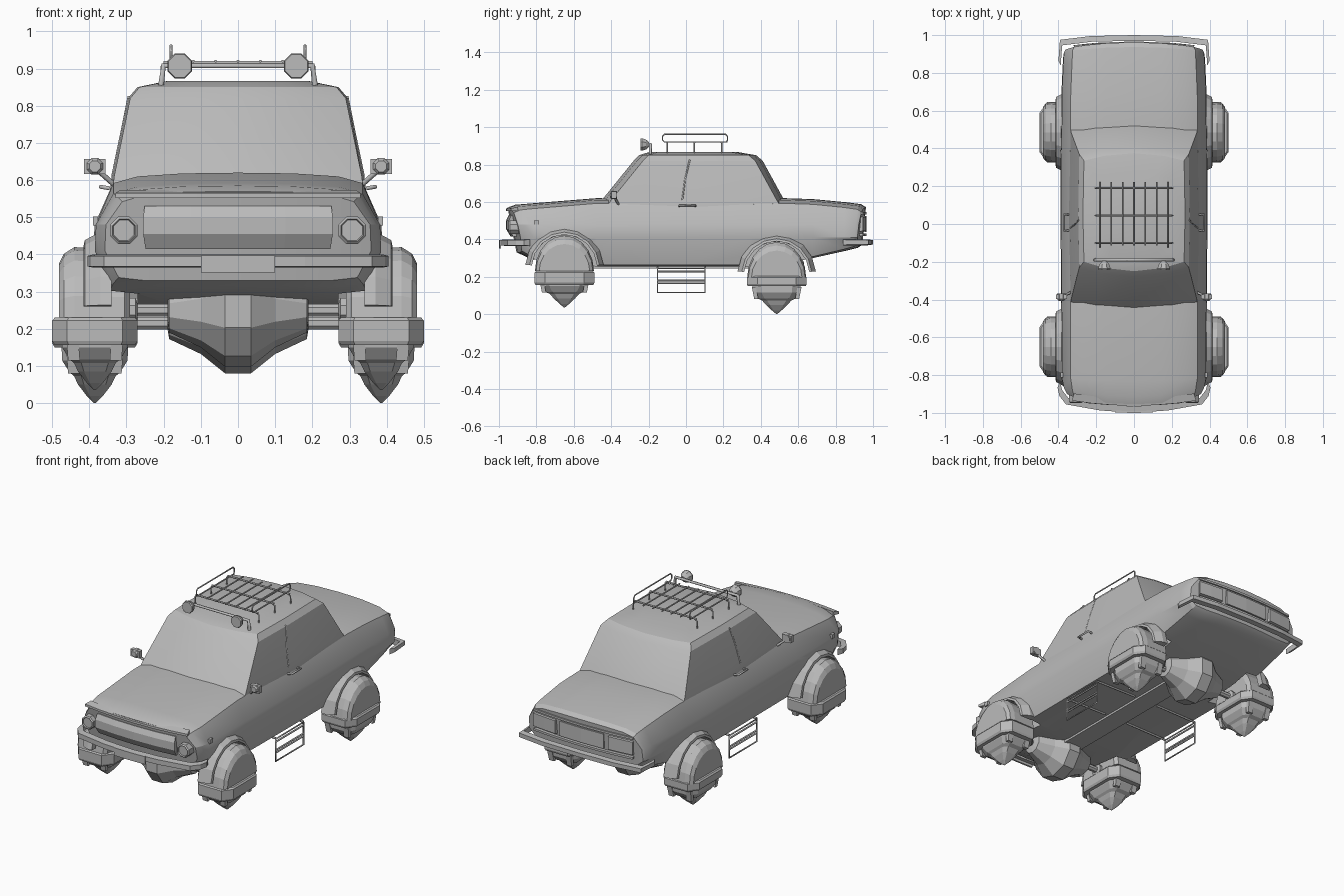
import bpy, bmesh, math
from mathutils import Vector

if "Cube" in bpy.data.objects:
    bpy.data.objects.remove(bpy.data.objects["Cube"])

grey = bpy.data.materials.new("plain grey")
grey.diffuse_color = (0.5, 0.5, 0.5, 1)
grey.use_nodes = True
grey.node_tree.nodes["Principled BSDF"].inputs["Base Color"].default_value = grey.diffuse_color


def finish(name, bm, smooth=None):
    bmesh.ops.recalc_face_normals(bm, faces=bm.faces)
    me = bpy.data.meshes.new(name)
    bm.to_mesh(me)
    bm.free()
    me.materials.append(grey)
    ob = bpy.data.objects.new(name, me)
    bpy.context.collection.objects.link(ob)
    if smooth:
        me.shade_smooth()
        me.set_sharp_from_angle(angle=math.radians(smooth))
    return ob


def loft(name, rings, caps=None, smooth=None):
    """Skin closed rings; caps is an optional list of index tuples for the ends."""
    bm = bmesh.new()
    vs = [[bm.verts.new(p) for p in r] for r in rings]
    n = len(rings[0])
    for a, b in zip(vs, vs[1:]):
        for i in range(n):
            bm.faces.new((a[i], a[(i + 1) % n], b[(i + 1) % n], b[i]))
    for r in (vs[0], vs[-1]):
        for f in caps or [range(n)]:
            bm.faces.new([r[i] for i in f])
    return finish(name, bm, smooth)


def tube(name, pts, r, closed=False):
    cu = bpy.data.curves.new(name, 'CURVE')
    cu.dimensions = '3D'
    cu.bevel_depth = r
    cu.bevel_resolution = 1
    cu.use_fill_caps = True
    sp = cu.splines.new('POLY')
    sp.points.add(len(pts) - 1)
    for p, q in zip(sp.points, pts):
        p.co = (*q, 1)
    sp.use_cyclic_u = closed
    cu.materials.append(grey)
    ob = bpy.data.objects.new(name, cu)
    bpy.context.collection.objects.link(ob)


def box(name, c, size):
    bm = bmesh.new()
    bmesh.ops.create_cube(bm, size=1)
    for v in bm.verts:
        v.co = Vector(c) + Vector([v.co[i] * size[i] for i in range(3)])
    return finish(name, bm)


def lathe(name, c, axis, profile, n=12):
    """Revolve (offset, radius) pairs about the x or y axis through c."""
    rings = []
    for d, r in profile:
        ring = []
        for i in range(n):
            a = math.tau * (i + 0.5) / n
            u, w = r * math.cos(a), r * math.sin(a)
            ring.append((c[0] + d, c[1] + u, c[2] + w) if axis == 'x'
                        else (c[0] + u, c[1] + d, c[2] + w))
        rings.append(ring)
    return loft(name, rings)


def sweep(name, path, profile):
    """Sweep (inward fraction, z) profile along a plan path of (x, y)."""
    return loft(name, [[(x * (1 - d), y * (1 - d), z) for d, z in profile] for x, y in path])


def bow(x0, x1, y, b, n=4):
    xs = [x0 + (x1 - x0) * i / n for i in range(n + 1)]
    return [(x, y + b * x * x) for x in xs]


def mirrored(half):
    return [(-x, y) for x, y in half] + [(x, y) for x, y in half[::-1] if x > 0]


# lower body: cross-sections along the length (y, top, bottom, width, bow, tilt)
stations = [(-.94, .570, .33, .93, .25, -.2), (-.90, .585, .315, .97, .2, -.15),
            (-.83, .592, .295, 1, .1, 0), (-.48, .62, .255, 1, 0, 0), (0, .615, .255, 1.01, 0, 0),
            (.34, .615, .255, 1.01, 0, 0), (.53, .62, .27, 1, 0, 0), (.68, .615, .30, 1, 0, 0),
            (.86, .598, .34, .98, -.1, 0), (.93, .588, .355, .97, -.15, .08), (.955, .572, .37, .95, -.2, .1)]
rings = []
for y, t, b, w, k, tilt in stations:
    half = [(0, t), (.15, t - .002), (.27, t - .01), (.335, t - .028), (.382, .48), (.385, .41),
            (.345, b + .008), (.27, b), (.15, b), (0, b)]
    full = half + [(-x, z) for x, z in half[8:0:-1]]
    rings.append([(x * w, y + k * x * x + tilt * (z - .5), z) for x, z in full])
caps = [(i, i + 1, 8 - i, 9 - i) for i in range(3)] + [(3, 4, 5, 6)]
caps += [tuple((18 - i) % 18 for i in f) for f in caps]
body = loft("body", rings, caps, 25)

# cabin: level rings from belt line to roof
rings = []
fr = (-1, -.6, 0, .6, 1)
for z, yf, yb, hw in [(.57, -.48, .55, .338), (.61, -.45, .525, .333), (.82, -.28, .41, .290),
                      (.850, -.25, .375, .265), (.866, -.20, .28, .19)]:
    ring = [(f * hw, yf + .05 * f * f, z) for f in fr] + [(hw * 1.02, .05, z)]
    ring += [(-f * hw, yb - .04 * f * f, z) for f in fr[:2]] + [(0, yb, z)]
    ring += [(-f * hw, yb - .04 * f * f, z) for f in fr[3:]] + [(-hw * 1.02, .05, z)]
    rings.append(ring)
loft("cabin", rings, smooth=25)

# front fascia: bonnet lip, grille, bumper, plate
sweep("bonnet_lip", bow(-.33, .33, -.962, .25, 6), [(0, .552), (0, .565), (.04, .574), (.04, .552)])
sweep("grille", bow(-.255, .255, -.962, .22, 4), [(.015, .53), (0, .50), (0, .455), (.025, .415), (.06, .415), (.06, .53)])
sweep("front_bumper", mirrored([(.405, -.865), (.395, -.91), (.36, -.955), (.18, -.987), (0, -1)]),
      [(0, .368), (0, .396), (.035, .40), (.035, .365)])
sweep("front_plate", bow(-.1, .1, -1, .2, 2), [(0, .352), (0, .397), (.01, .397), (.01, .352)])
# rear fascia: bumper, lamp frame, lamps, plate
sweep("rear_bumper", mirrored([(.40, .865), (.392, .975), (.23, .995), (0, 1)]),
      [(0, .372), (0, .396), (.03, .40), (.03, .368)])
for z in (.425, .54):
    sweep("rear_trim", bow(-.32, .32, .966, -.2, 6), [(0, z - .006), (0, z + .006), (.02, z + .006), (.02, z - .006)])
for x0, x1 in ((-.32, -.17), (.17, .32)):
    sweep("tail_lamp", bow(x0, x1, .967, -.2, 2), [(0, .445), (0, .52), (.025, .525), (.025, .44)])
sweep("rear_plate", bow(-.14, .14, .964, -.2, 2), [(0, .44), (0, .525), (.02, .525), (.02, .44)])

# centre underbody beam
box("underbody_beam", (0, -.08, .258), (.12, 1.0, .03))


def pod(s, yc, dz, ring_z):
    xc = s * .385
    # domed wheel cover
    rings = []
    for x, ry, rz in [(.29, .135, .15), (.305, .155, .18), (.44, .158, .19), (.468, .152, .172), (.482, .135, .145)]:
        a = [math.pi * i / 10 for i in range(11)]
        rings.append([(s * x, yc + ry * math.cos(t), .23 + dz + rz * math.sin(t)) for t in a])
    loft("pod_dome", rings)

    def plan(hx, hy, z, c=.35):
        q = [(1, -1 + c), (1, 1 - c), (1 - c, 1), (c - 1, 1), (-1, 1 - c), (-1, c - 1), (c - 1, -1), (1 - c, -1)]
        return [(xc + hx * u, yc + hy * v, z) for u, v in q]
    # skirt ring and stepped thruster cone
    loft("pod_skirt", [plan(.108, .155, ring_z[0]), plan(.115, .16, ring_z[0] + .012),
                       plan(.115, .16, ring_z[1] - .008), plan(.108, .152, ring_z[1])])
    loft("pod_thruster", [plan(hx, hy, z + dz) for hx, hy, z in
                          [(.09, .13, .2), (.088, .125, .15), (.068, .10, .118), (.056, .078, .108),
                           (.045, .058, .085), (.022, .026, .055), (.002, .002, .035)]])
    # hanging corner fins
    for u in (1, -1):
        for v in (1, -1):
            r = [[(xc + u * (x + a), yc + v * (y + b), z + dz) for a, b in ((-.02, .008), (.012, .008), (.012, -.014), (-.02, -.008))]
                 for x, y, z in ((.065, .125, .18), (.06, .112, .115))]
            loft("pod_fin", r)
    # axle shaft with collar
    lathe("axle", (0, yc, .25 + dz), 'x', [(s * .1, .018), (s * .27, .018), (s * .275, .035), (s * .31, .035)], 8)
    # wheel arch flare
    rings = []
    for i in range(9):
        t = math.radians(5 + 170 * i / 8)
        rings.append([(s * x, yc + r * math.cos(t), .245 + dz + r * 1.03 * math.sin(t))
                      for x, r in ((.34, .175), (.415, .175), (.412, .188), (.37, .21), (.34, .21))])
    loft("wheel_arch", rings)
    # wheel well cutter
    cut = lathe("wheel_well_cutter", (s * .43, yc, .245 + dz), 'x', [(-.16, .18), (.16, .18)], 16)
    cut.hide_render = True
    cut.hide_viewport = False
    cut.display_type = 'WIRE'
    m = body.modifiers.new("wheel_well", 'BOOLEAN')
    m.operation = 'DIFFERENCE'
    m.solver = 'EXACT'
    m.object = cut


for yc, dz, rz in ((-.65, 0, (.156, .23)), (.485, -.035, (.150, .205))):
    # faceted gear housing
    lathe("gear_housing", (0, yc, .25 + dz * .5), 'x',
          [(-.19, .03), (-.185, .06), (-.10, .10), (-.035, .152), (.035, .152), (.10, .10), (.185, .06), (.19, .03)], 10)
    for s in (1, -1):
        pod(s, yc, dz, rz)

for s in (1, -1):
    # headlights and side markers
    lathe("headlight", (s * .307, -.93, .465), 'y', [(.04, .04), (-.012, .04), (-.018, .033), (-.010, .03)], 8)
    box("side_marker", (s * .383, -.80, .49), (.014, .026, .024))
    # mirrors
    lathe("mirror", (s * .385, -.385, .637), 'y', [(-.022, .016), (-.012, .024), (.016, .024)], 8).scale = (1, 1, 1)
    box("mirror_case", (s * .385, -.385, .637), (.058, .026, .040))
    tube("mirror_stem", [(s * .33, -.36, .585), (s * .372, -.38, .622)], .007)
    # door handle, centre pillar
    tube("door_handle", [(s * .345, -.035, .578), (s * .37, -.035, .582), (s * .37, .05, .582), (s * .345, .05, .578)], .006)
    tube("door_pillar", [(s * .336, -.02, .61), (s * .313, -.005, .72), (s * .292, .02, .825)], .005)
    # side step ladder with brackets
    y0, y1 = -.152, .102
    tube("step_frame", [(s * .35, y0, .245), (s * .35, y0, .115), (s * .35, y1, .115), (s * .35, y1, .245)], .005, True)
    for z in (.165, .18, .228):
        tube("step_rung", [(s * .35, y0, z), (s * .35, y1, z)], .005)
    for y in (y0, y1):
        tube("step_bracket", [(s * .35, y, .248), (s * .08, y, .252)], .006)
    # roof rack side rail and legs
    tube("rack_rail", [(s * .18, y, z) for y, z in ((-.125, .93), (-.115, .92), (.215, .92), (.222, .93), (.222, .95),
                                                   (.212, .962), (-.115, .962), (-.125, .952))], .004, True)
    for y in (-.10, .045, .19):
        tube("rack_leg", [(s * .18, y, .918), (s * .205, y, .905), (s * .205, y, .86)], .004)
    # roof spotlights
    lathe("spotlight", (s * .157, -.225, .907), 'y', [(.028, .012), (.012, .028), (-.010, .036), (-.018, .033)], 8)
    tube("spotlight_mount", [(s * .157, -.205, .905), (s * .157, -.19, .907)], .008)

# roof rack bars and light bar
for i in range(7):
    tube("rack_slat", [(-.18 + .06 * i, -.115, .92), (-.18 + .06 * i, .222, .92)], .004)
for y in (-.10, .045, .19):
    tube("rack_crossbar", [(-.2, y, .916), (.2, y, .916)], .005)
tube("light_bar", [(-.207, -.19, .855), (-.2, -.19, .908), (.2, -.19, .908), (.207, -.19, .855)], .009)
